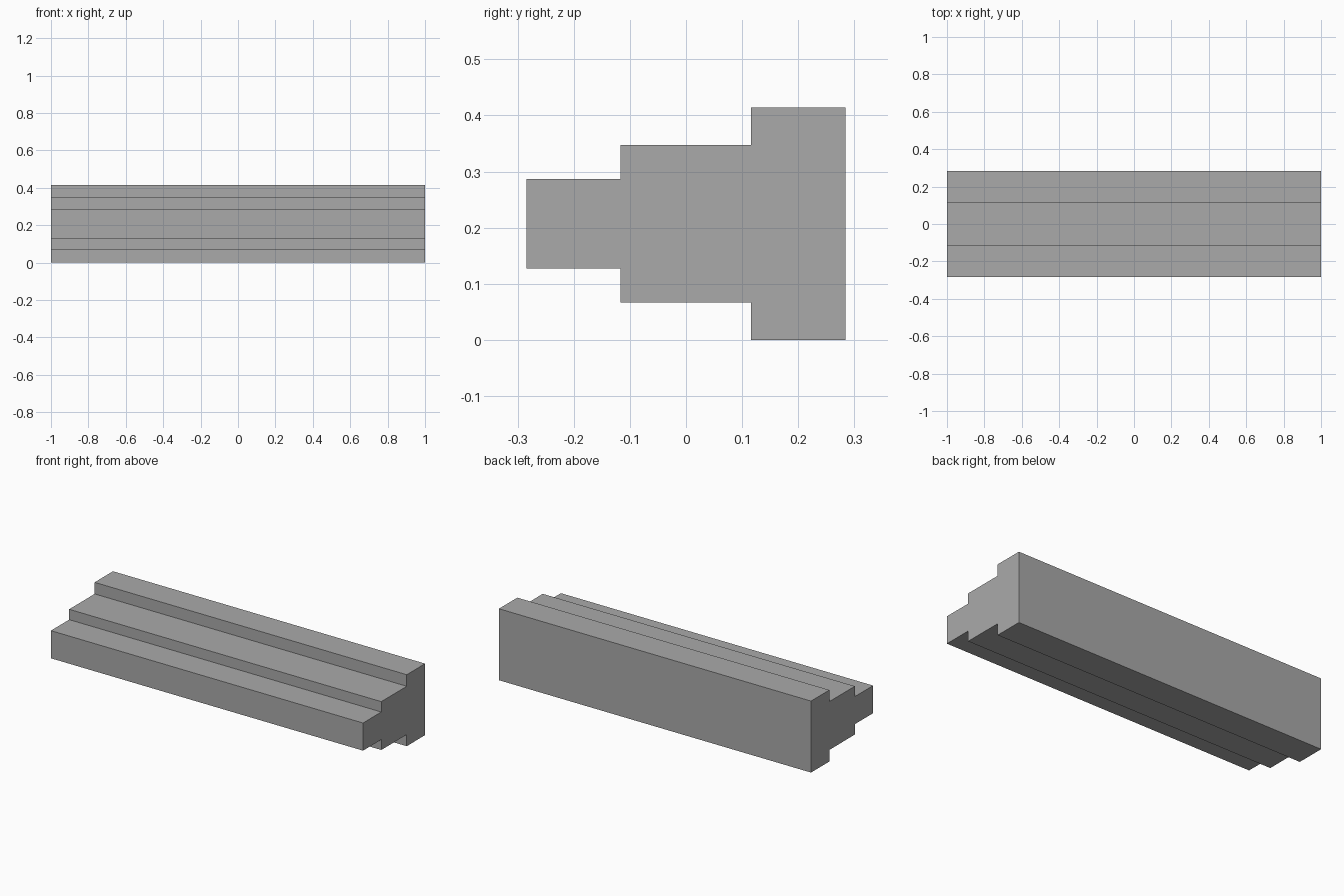
import bpy
import bmesh

if "Cube" in bpy.data.objects:
    bpy.data.objects.remove(bpy.data.objects["Cube"])

# Single plain grey
grey = bpy.data.materials.new("plain grey")
grey.diffuse_color = (0.40, 0.40, 0.40, 1.0)
grey.use_nodes = True
grey.node_tree.nodes["Principled BSDF"].inputs["Base Color"].default_value = grey.diffuse_color

HALF_LENGTH = 1.0
MID_Z = 0.207
# Steps from front to back: (front y, back y, half height)
STEPS = [(-0.284, -0.117, 0.080), (-0.117, 0.116, 0.140), (0.116, 0.284, 0.207)]

# Stepped outline: along the top, then back along the mirrored underside
top = [(y, h) for y0, y1, h in STEPS for y in (y0, y1)]
outline = top + [(y, -h) for y, h in reversed(top)]

# Extrude the outline along the beam's length
bm = bmesh.new()
end = bm.faces.new([bm.verts.new((-HALF_LENGTH, y, MID_Z + z)) for y, z in outline])
side = bmesh.ops.extrude_face_region(bm, geom=[end], use_keep_orig=True)
moved = [v for v in side["geom"] if isinstance(v, bmesh.types.BMVert)]
bmesh.ops.translate(bm, verts=moved, vec=(2 * HALF_LENGTH, 0, 0))
bmesh.ops.recalc_face_normals(bm, faces=bm.faces)

mesh = bpy.data.meshes.new("stepped_beam")
bm.to_mesh(mesh)
bm.free()
mesh.materials.append(grey)
beam = bpy.data.objects.new("stepped_beam", mesh)
bpy.context.collection.objects.link(beam)
